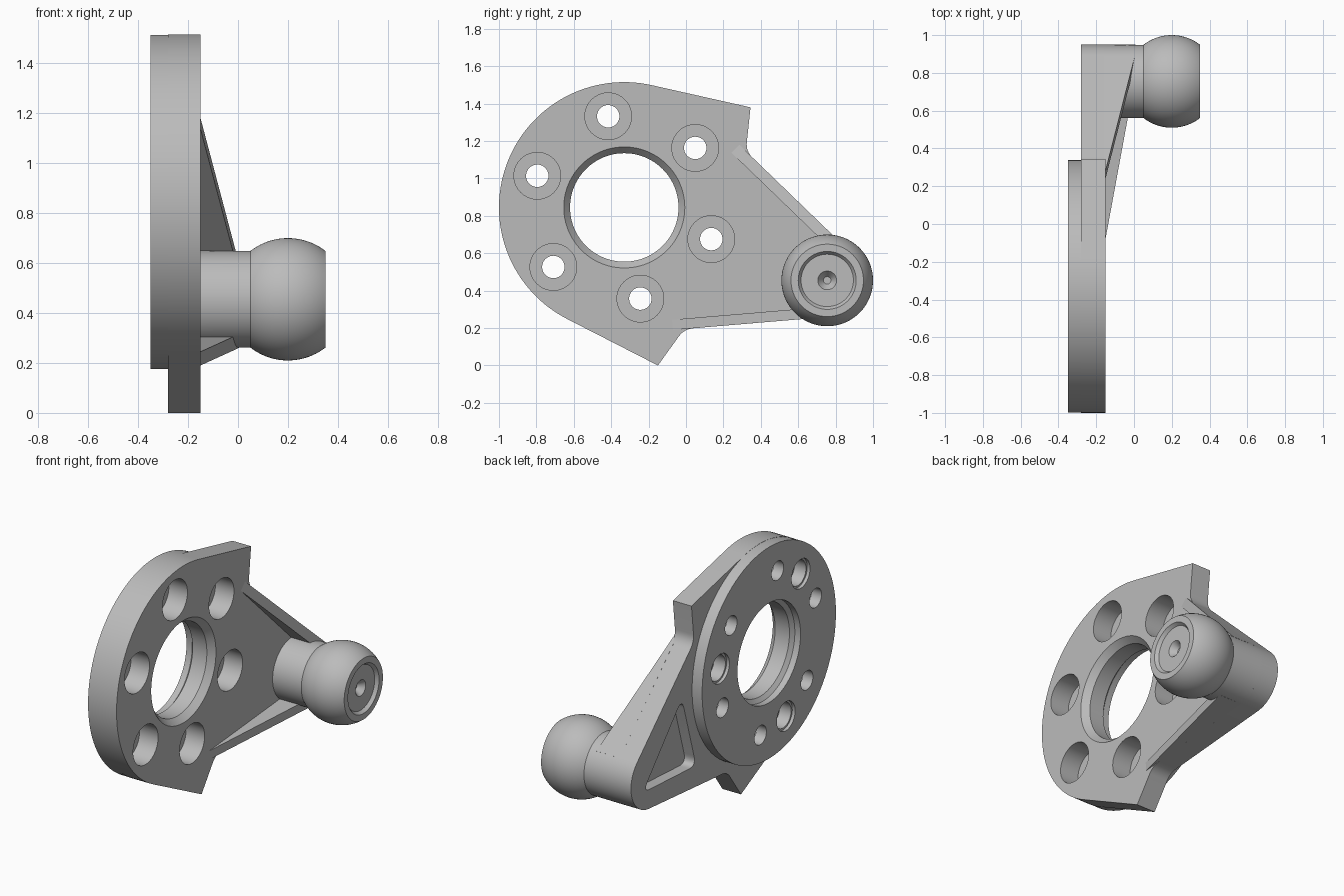
import bpy, bmesh, math
from mathutils import Vector

if "Cube" in bpy.data.objects:
    bpy.data.objects.remove(bpy.data.objects["Cube"], do_unlink=True)

GREY = (0.5, 0.5, 0.5, 1)
metal = bpy.data.materials.new("grey metal")
metal.use_nodes = True
metal.diffuse_color = GREY
metal.node_tree.nodes["Principled BSDF"].inputs["Base Color"].default_value = GREY

HUB, HUB_R = (-0.33, 0.845), 0.67      # disc centre in (y, z)
BOSS, BOSS_R = (0.755, 0.455), 0.195   # ball stud centre in (y, z)


def arc(centre, r, a0, a1, n):
    angles = [math.radians(a0 + (a1 - a0) * i / n) for i in range(n + 1)]
    return [(centre[0] + r * math.cos(a), centre[1] + r * math.sin(a)) for a in angles]


def fillet(before, corner, after, d, n=8):
    """Rounded corner starting a distance d from the sharp corner."""
    b, c, a = Vector(before), Vector(corner), Vector(after)
    p, q = c + (b - c).normalized() * d, c + (a - c).normalized() * d
    ts = [i / n for i in range(n + 1)]
    return [tuple(p * (1 - t) ** 2 + c * 2 * t * (1 - t) + q * t * t) for t in ts]


def finish(name, bm):
    bmesh.ops.recalc_face_normals(bm, faces=bm.faces)
    mesh = bpy.data.meshes.new(name)
    bm.to_mesh(mesh)
    bm.free()
    mesh.materials.append(metal)
    ob = bpy.data.objects.new(name, mesh)
    bpy.context.collection.objects.link(ob)
    return ob


def prism(name, outline, x0, x1):
    """Extrude a (y, z) outline along x; x1 is a number or a rule of (y, z)."""
    top = x1 if callable(x1) else lambda y, z: x1
    bm = bmesh.new()
    low = [bm.verts.new((x0, y, z)) for y, z in outline]
    high = [bm.verts.new((top(y, z), y, z)) for y, z in outline]
    bm.faces.new(low)
    bm.faces.new(high)
    for i in range(len(low)):
        j = (i + 1) % len(low)
        bm.faces.new((low[i], low[j], high[j], high[i]))
    return finish(name, bm)


def lathe(name, profile, centre, n):
    """Turn an (x, radius) profile around an axis parallel to x."""
    bm = bmesh.new()
    rings = [[bm.verts.new((x, y, z)) for y, z in arc(centre, r, 0, 360 - 360 / n, n - 1)]
             for x, r in profile]
    for a, b in zip(rings, rings[1:]):
        for i in range(n):
            j = (i + 1) % n
            bm.faces.new((a[i], a[j], b[j], b[i]))
    bm.faces.new(rings[0])
    bm.faces.new(rings[-1])
    return finish(name, bm)


def combine(ob, other, operation):
    mod = ob.modifiers.new(operation, "BOOLEAN")
    mod.operation, mod.solver, mod.object = operation, "EXACT", other
    bpy.context.view_layer.objects.active = ob
    bpy.ops.object.modifier_apply(modifier=mod.name)
    bpy.data.objects.remove(other, do_unlink=True)


def smooth(ob):
    bpy.ops.object.select_all(action="DESELECT")
    ob.select_set(True)
    bpy.context.view_layer.objects.active = ob
    bpy.ops.object.shade_smooth_by_angle(angle=math.radians(25))


# Mounting plate with its two horns and the arm reaching to the stud
horn_top, notch_top = (0.345, 1.38), (0.32, 1.145)
horn_low, notch_low = (-0.15, 0.0), (-0.01, 0.195)
stud_arc = arc(BOSS, BOSS_R, -85, 46, 24)
outline = ([horn_top] + arc(HUB, HUB_R, 77, 243, 64) + [horn_low]
           + fillet(horn_low, notch_low, stud_arc[0], 0.05) + stud_arc
           + fillet(stud_arc[-1], notch_top, horn_top, 0.05))
plate = prism("mounting_plate", outline, -0.28, -0.15)

# Raised disc on the back of the plate
disc = prism("disc", arc(HUB, HUB_R - 0.001, 0, 357, 119), -0.35, -0.21)
combine(plate, disc, "UNION")

# Stepped and chamfered centre bore
bore = [(-0.4, 0.315), (-0.31, 0.315), (-0.29, 0.29), (-0.19, 0.29), (-0.14, 0.332)]
combine(plate, lathe("bore_cutter", bore, HUB, 96), "DIFFERENCE")

# Six counterbored bolt holes, and three blind holes in the back
bolt = [(-0.4, 0.06), (-0.28, 0.06), (-0.28, 0.125), (-0.1, 0.125)]
blind = [(-0.4, 0.092), (-0.33, 0.092), (-0.33, 0.08), (-0.25, 0.08)]
for profile, start, step in ((bolt, 40, 60), (blind, 10, 120)):
    for angle in range(start, 360, step):
        centre = arc(HUB, 0.495, angle, angle, 1)[0]
        combine(plate, lathe("hole_cutter", profile, centre, 40), "DIFFERENCE")

# Triangular weight-saving pocket in the back of the arm
tri = [(0.44, 0.83), (0.30, 0.355), (0.83, 0.385)]
pocket = []
for i in range(3):
    pocket += fillet(tri[i - 1], tri[i], tri[(i + 1) % 3], 0.07)
combine(plate, prism("pocket_cutter", pocket, -0.4, -0.21), "DIFFERENCE")
smooth(plate)


# Stiffening ribs along both edges of the arm, rising towards the stud
def rib(name, start, end, inward):
    a, b = Vector(start), Vector(end)
    run, side = b - a, Vector(inward)

    def rise(y, z):
        t = (Vector((y, z)) - a).dot(run) / run.length_squared
        return -0.15 + 0.155 * t
    corners = [a, b, b + side, a + side]
    prism(name, [tuple(c) for c in corners], -0.16, rise)


rib("upper_rib", (0.285, 1.18), stud_arc[-1], (-0.042, -0.043))
rib("lower_rib", (-0.07, 0.19), stud_arc[0], (-0.005, 0.055))

# Stud neck and ball with a flat, dished end
ball_x, ball_r = 0.2, 0.245
profile = [(-0.16, BOSS_R)]
for i in range(25):
    x = 0.05 + 0.3 * i / 24
    profile.append((x, math.sqrt(ball_r ** 2 - (x - ball_x) ** 2)))
profile += [(0.35, 0.155), (0.33, 0.14), (0.33, 0.05), (0.29, 0.02)]
smooth(lathe("ball_stud", profile, BOSS, 72))
